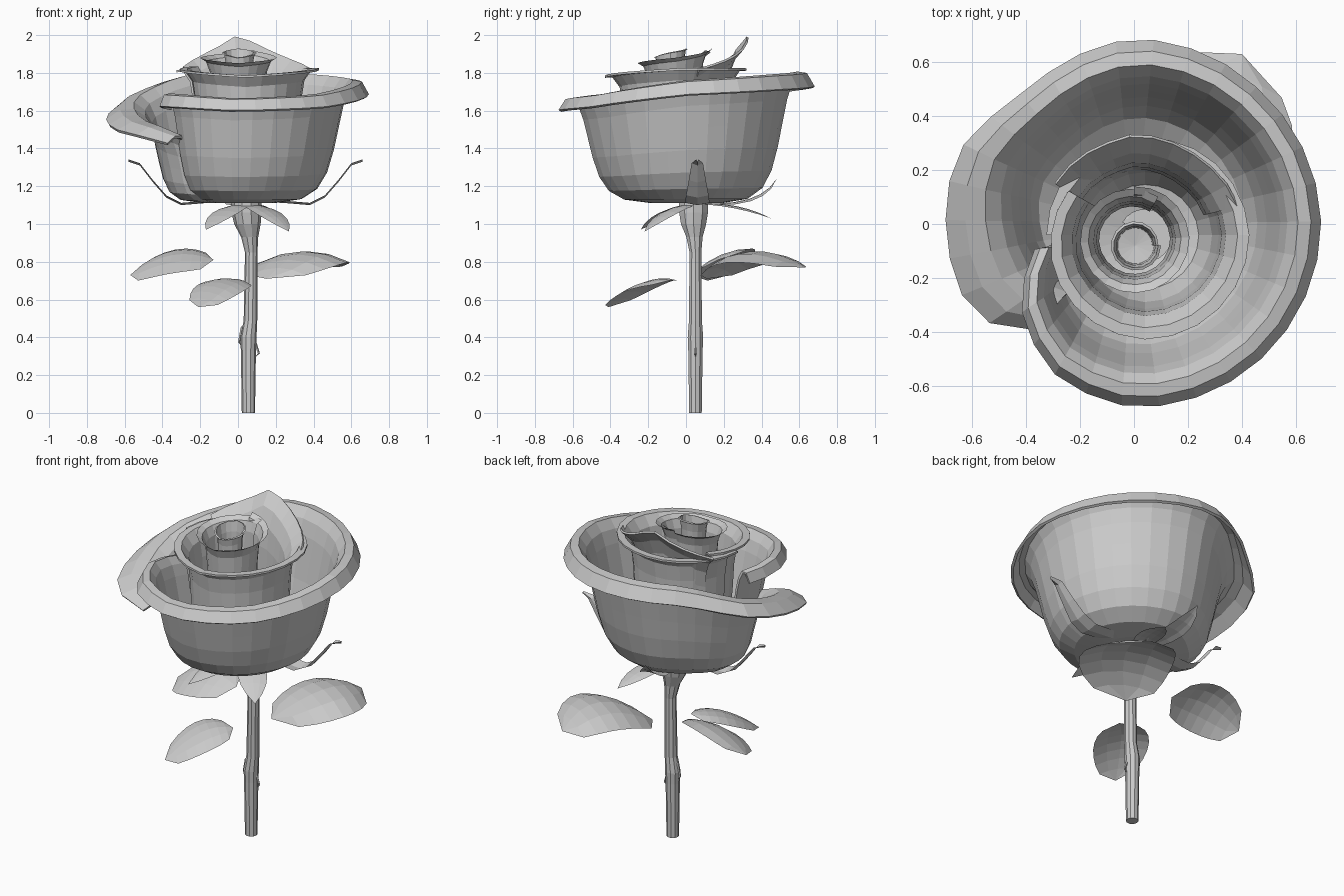
import bpy, bmesh
from math import sin, cos, radians, pi
from mathutils import Vector


def grid(name, rows, thick=0):
    """Skin a list of equally long point rows."""
    bm = bmesh.new()
    vr = [[bm.verts.new(p) for p in r] for r in rows]
    for a, b in zip(vr, vr[1:]):
        for i in range(len(a) - 1):
            bm.faces.new((a[i], a[i + 1], b[i + 1], b[i]))
    bmesh.ops.remove_doubles(bm, verts=bm.verts, dist=1e-5)
    bmesh.ops.recalc_face_normals(bm, faces=bm.faces)
    me = bpy.data.meshes.new(name)
    bm.to_mesh(me)
    bm.free()
    ob = bpy.data.objects.new(name, me)
    bpy.context.collection.objects.link(ob)
    if thick:
        mod = ob.modifiers.new("thickness", "SOLIDIFY")
        mod.thickness, mod.offset = thick, 0
    return ob


def lerp_keys(keys, a):
    for k, m in zip(keys, keys[1:]):
        if a <= m[0]:
            t = (a - k[0]) / (m[0] - k[0])
            return [p + (q - p) * t for p, q in zip(k[1:], m[1:])]
    return keys[-1][1:]


def petal(name, centre, base, profile, keys, step=12, thick=0):
    """Sweep a (radius, height fraction) profile; keys = (angle, scale, rim z, waist pinch)."""
    a0, a1 = keys[0][0], keys[-1][0]
    n, m = round((a1 - a0) / step), len(profile) - 1
    rows = []
    for i in range(n + 1):
        a = a0 + (a1 - a0) * i / n
        s, h, *pinch = lerp_keys(keys, a)
        f = pinch[0] if pinch else 0
        c, d = cos(radians(a)), sin(radians(a))
        row = []
        for j, (r, t) in enumerate(profile):
            q = r * s * (1 - f * sin(pi * j / m))
            row.append((centre[0] + q * c, centre[1] + q * d, base + t * (h - base)))
        rows.append(row)
    return grid(name, rows, thick)


def blade(name, p0, ctrl, p1, side, sag, power=0.45, n=8, blunt=0.0):
    """Leaf-like blade along a quadratic curve; side = half-width vector."""
    p0, ctrl, p1, side = map(Vector, (p0, ctrl, p1, side))
    rows = []
    for i in range(n + 1):
        t = i / n
        p = p0 * (1 - t) ** 2 + ctrl * 2 * t * (1 - t) + p1 * t * t
        w = max(sin(pi * t), 0) ** power + blunt * (1 - t)
        rows.append([p + side * w * u - Vector((0, 0, sag * w * u * u))
                     for u in (-1, -0.5, 0, 0.5, 1)])
    return grid(name, rows)


def tube(name, rings, sides=10):
    rows = []
    for x, y, z, r in rings:
        rows.append([(x + r * cos(2 * pi * k / sides), y + r * sin(2 * pi * k / sides), z)
                     for k in range(sides)])
        rows[-1].append(rows[-1][0])
    return grid(name, rows)


# Large outer petal wrapping once around the bloom, with a flared, curled rim
petal("outer_petal", (0, 0), 1.12,
      [(0, 0), (0.2, 0), (0.33, 0.03), (0.41, 0.11), (0.46, 0.24), (0.495, 0.42),
       (0.52, 0.6), (0.545, 0.78), (0.57, 0.9), (0.605, 0.975), (0.645, 0.965), (0.68, 0.865)],
      [(195, 0.55, 1.68, 0), (220, 0.78, 1.7, 0), (243, 0.92, 1.69, 0), (270, 0.99, 1.67, 0),
       (310, 1.0, 1.69, 0), (360, 1.01, 1.77, 0), (405, 0.99, 1.8, 0), (450, 1.0, 1.82, 0.03),
       (478, 0.94, 1.8, 0.04), (495, 0.93, 1.76, 0.06), (518, 1.03, 1.68, 0.14),
       (540, 1.02, 1.61, 0.2), (562, 1.01, 1.55, 0.24), (578, 0.93, 1.51, 0.24),
       (586, 0.79, 1.47, 0.18)], 12, 0.016)

# Middle petal ring
petal("middle_petal", (0.04, -0.04), 1.14,
      [(0.1, 0), (0.2, 0.04), (0.25, 0.2), (0.275, 0.5), (0.285, 0.75),
       (0.3, 0.89), (0.34, 0.97), (0.38, 0.97)],
      [(150, 0.86, 1.85), (200, 0.95, 1.83), (270, 1.02, 1.8), (360, 1.02, 1.84),
       (440, 0.95, 1.84), (540, 0.96, 1.83)], 15, 0.012)

# Pointed petal standing at the back
petal("back_petal", (0.02, -0.03), 1.4,
      [(0.24, 0), (0.25, 0.5), (0.265, 0.72), (0.3, 0.88), (0.36, 1.0)],
      [(15, 1.05, 1.82), (50, 0.98, 1.88), (75, 0.98, 1.94), (93, 1.0, 2.0),
       (112, 0.97, 1.93), (150, 1.0, 1.83)], 13, 0.012)

# Inner rolled petals
petal("inner_petal", (0, -0.055), 1.4,
      [(0.13, 0), (0.14, 0.6), (0.15, 0.85), (0.17, 0.96), (0.2, 1.0)],
      [(60, 0.9, 1.92), (180, 1.0, 1.88), (270, 1.0, 1.85), (360, 1.03, 1.88),
       (450, 0.97, 1.93)], 18)
petal("heart_petal", (0.005, -0.08), 1.72,
      [(0, 0.0), (0.07, 0.05), (0.075, 0.7), (0.085, 1.0), (0.095, 0.98)],
      [(0, 0.9, 1.91), (90, 0.95, 1.93), (180, 0.95, 1.91), (270, 0.97, 1.88),
       (360, 1.0, 1.91)], 24)

# Stem with flared calyx and thorns
tube("stem", [(0.055, 0.05, 0, 0), (0.055, 0.05, 0, 0.035), (0.055, 0.05, 0.33, 0.04),
              (0.055, 0.05, 0.4, 0.043), (0.066, 0.05, 0.49, 0.036), (0.07, 0.05, 0.85, 0.033),
              (0.062, 0.045, 0.93, 0.045), (0.05, 0.04, 1.0, 0.07), (0.045, 0.04, 1.06, 0.08),
              (0.045, 0.04, 1.12, 0.08), (0.045, 0.04, 1.12, 0)])
for i, (x, z, dx) in enumerate([(0.085, 0.33, 0.025), (0.02, 0.39, -0.015)]):
    tube(f"thorn_{i}", [(x, 0.05, z - 0.04, 0), (x + dx, 0.05, z - 0.015, 0.006),
                        (x, 0.05, z + 0.06, 0.008), (x, 0.05, z + 0.07, 0)], 5)

# Three leaves
blade("leaf_right", (0.15, 0.11, 0.71), (0.41, 0.31, 0.97), (0.40, 0.63, 0.77),
      (0.23, -0.13, 0.0), 0.06)
blade("leaf_left", (-0.13, 0.17, 0.81), (-0.35, 0.21, 0.90), (-0.57, 0.23, 0.73),
      (0.02, 0.16, 0.065), 0.035, 0.4)
blade("leaf_small", (0.03, -0.09, 0.70), (-0.1, -0.2, 0.75), (-0.21, -0.41, 0.56),
      (0.115, -0.105, -0.02), 0.03)

# Sepals under the bloom: two curling up at the sides
for name, sx, xs in (("sepal_left", -1, 0.0), ("sepal_right", 1, 0.08)):
    rows = []
    for d, z, w in [(0.02, 1.12, 0.04), (0.18, 1.11, 0.06), (0.3, 1.10, 0.065),
                    (0.38, 1.14, 0.06), (0.45, 1.22, 0.045), (0.52, 1.31, 0.03),
                    (0.58, 1.33, 0.006)]:
        rows.append([(xs + sx * d, 0.06 + w * u, z + 0.012 * abs(u)) for u in (-1, 0, 1)])
    grid(name, rows)

# Remaining sepals: three drooping, one rising behind
for name, ctrl, tip, side in (
        ("sepal_front_left", (-0.07, -0.1, 1.1), (-0.17, -0.24, 0.97), (0.06, -0.04, 0)),
        ("sepal_front_right", (0.17, -0.1, 1.1), (0.27, -0.22, 0.96), (0.06, 0.04, 0)),
        ("sepal_back_low", (0.1, 0.28, 1.12), (0.15, 0.45, 1.03), (0.06, -0.01, 0)),
        ("sepal_back_high", (-0.02, 0.4, 1.09), (-0.06, 0.48, 1.24), (0.06, 0.01, 0))):
    blade(name, (0.04, 0.05, 1.11), ctrl, tip, side, 0.01, 0.8, 6, 0.3)
